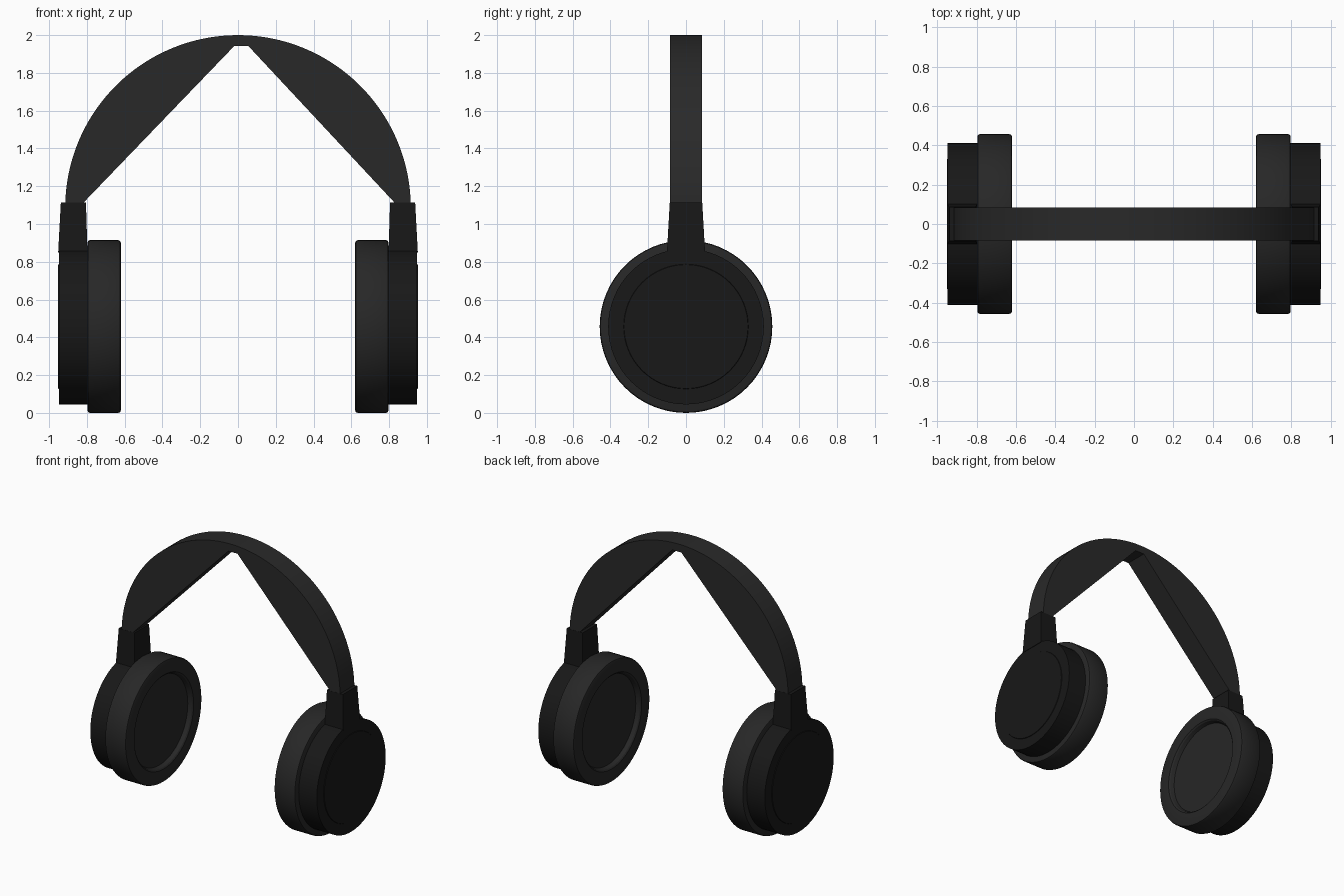
import bpy, bmesh, math
from mathutils import Vector

if "Cube" in bpy.data.objects:
    bpy.data.objects.remove(bpy.data.objects["Cube"])

CUP_Z = 0.457


def material(name, v):
    m = bpy.data.materials.new(name)
    m.diffuse_color = (v, v, v, 1)
    m.use_nodes = True
    m.node_tree.nodes["Principled BSDF"].inputs["Base Color"].default_value = m.diffuse_color
    return m


band_mat = material("band_black", 0.022)
pad_mat = material("pad_black", 0.020)
cup_mat = material("cup_black", 0.009)


def finish(bm, name, mat, mirror=False):
    bmesh.ops.recalc_face_normals(bm, faces=bm.faces)
    me = bpy.data.meshes.new(name)
    bm.to_mesh(me)
    bm.free()
    me.polygons.foreach_set("use_smooth", [True] * len(me.polygons))
    me.set_sharp_from_angle(angle=math.radians(30))
    me.materials.append(mat)
    ob = bpy.data.objects.new(name, me)
    bpy.context.collection.objects.link(ob)
    if mirror:
        ob.modifiers.new("Mirror", 'MIRROR').use_mirror_merge = False
    return ob


def lathe(name, profile, mat, steps=64):
    """Spin (x, radius) points about the ear axis, mirrored to both sides."""
    bm = bmesh.new()
    vs = [bm.verts.new((x, 0, CUP_Z + r)) for x, r in profile]
    es = [bm.edges.new(p) for p in zip(vs, vs[1:])]
    bmesh.ops.spin(bm, geom=vs + es, cent=(0, 0, CUP_Z), axis=(1, 0, 0),
                   angle=math.tau, steps=steps)
    bmesh.ops.remove_doubles(bm, verts=bm.verts, dist=1e-4)
    return finish(bm, name, mat, True)


# headband: round outside, straight V-shaped underside with a small flat peak
bm = bmesh.new()
R, CZ, HALF = 0.915, 1.085, 0.085
N = 64
outline = [(R * math.cos(math.pi * i / N), CZ + R * math.sin(math.pi * i / N))
           for i in range(N + 1)]
outline += [(-0.845, CZ), (-0.02, 1.942), (0.055, 1.942), (0.855, CZ)]
face = bm.faces.new([bm.verts.new((x, -HALF, z)) for x, z in outline])
ext = bmesh.ops.extrude_face_region(bm, geom=[face], use_keep_orig=True)
bmesh.ops.translate(bm, vec=Vector((0, 2 * HALF, 0)),
                    verts=[g for g in ext["geom"] if isinstance(g, bmesh.types.BMVert)])
finish(bm, "headband", band_mat)

# tapered connector between band and cup
bm = bmesh.new()
bmesh.ops.create_cube(bm, size=1)
for v in bm.verts:
    top, outer = v.co.z > 0, v.co.x > 0
    v.co = ((0.938 if top else 0.952) if outer else (0.805 if top else 0.797),
            math.copysign(0.086 if top else 0.101, v.co.y),
            1.113 if top else 0.85)
finish(bm, "band_connector", cup_mat, True)

# outer cup with slightly raised round cap
lathe("ear_cup", [(0.79, 0), (0.79, 0.412), (0.948, 0.412), (0.948, 0.33),
                  (0.952, 0.328), (0.952, 0)], cup_mat)

# ear pad with a shallow recess facing the ear
lathe("ear_pad", [(0.655, 0), (0.655, 0.335), (0.628, 0.345), (0.62, 0.355),
                  (0.62, 0.443), (0.624, 0.453), (0.634, 0.457),
                  (0.785, 0.457), (0.793, 0.453), (0.797, 0.443),
                  (0.797, 0)], pad_mat)
